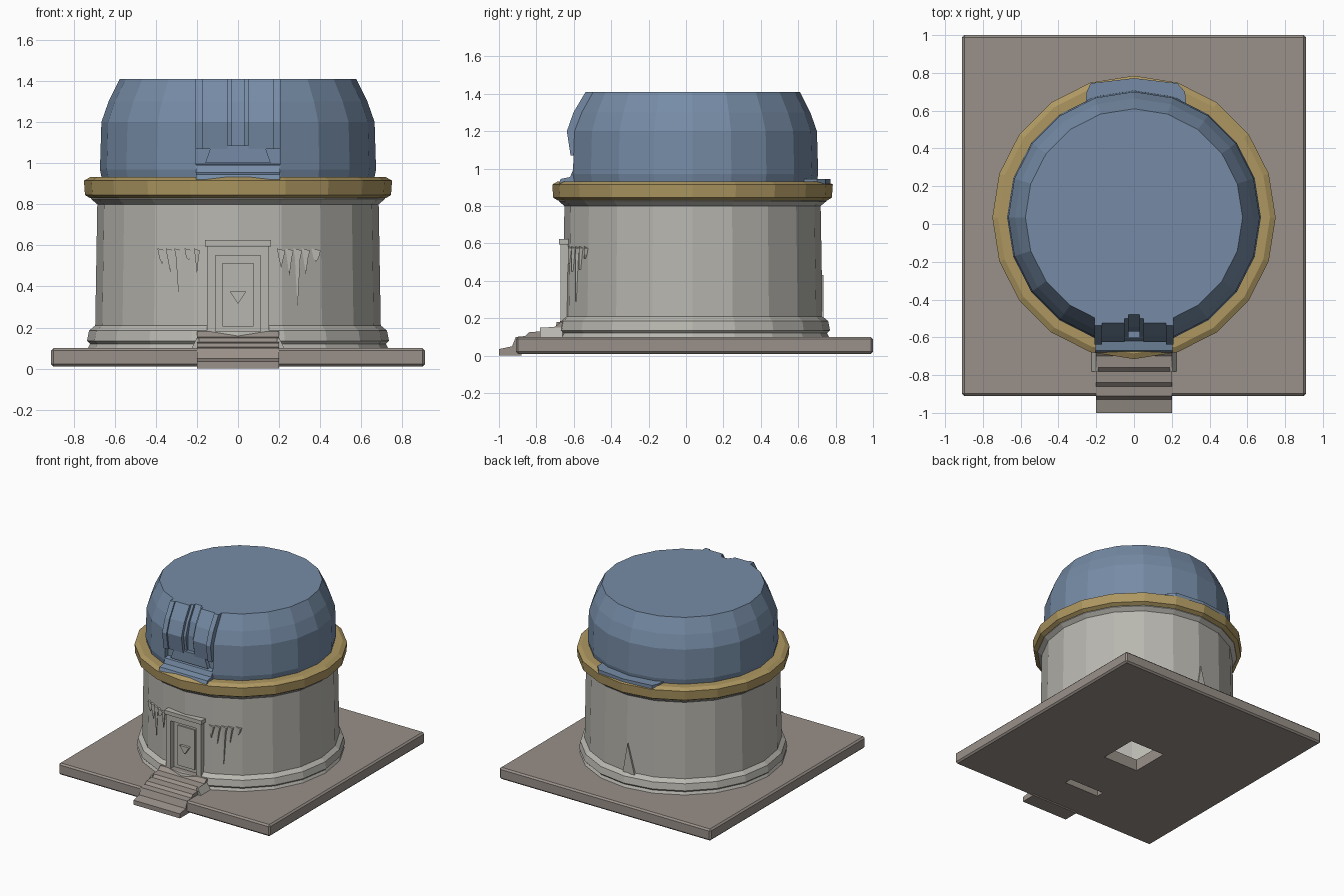
import bpy, bmesh
from math import sin, cos, pi

if "Cube" in bpy.data.objects:
    bpy.data.objects.remove(bpy.data.objects["Cube"])

CY, SIDES = 0.035, 20          # axis of the round tower, facets


def mat(name, *rgb):
    m = bpy.data.materials.new(name)
    m.diffuse_color = (*rgb, 1)
    m.use_nodes = True
    m.node_tree.nodes["Principled BSDF"].inputs["Base Color"].default_value = m.diffuse_color
    return m


STONE = mat("pale_stone", 0.48, 0.47, 0.43)
PAVING = mat("paving", 0.32, 0.28, 0.25)
BLUE = mat("blue_metal", 0.18, 0.26, 0.38)
GOLD = mat("gold_trim", 0.42, 0.31, 0.12)


def finish(name, bm, material):
    bmesh.ops.recalc_face_normals(bm, faces=bm.faces)
    me = bpy.data.meshes.new(name)
    bm.to_mesh(me)
    bm.free()
    ob = bpy.data.objects.new(name, me)
    bpy.context.collection.objects.link(ob)
    if material:
        me.materials.append(material)
    return ob


def lathe(name, profile, material, ring=False):
    """Spin (radius, z) points; ring closes the section, otherwise ends are capped."""
    bm = bmesh.new()
    loops = [[bm.verts.new((r * cos(2 * pi * i / SIDES), CY + r * sin(2 * pi * i / SIDES), z))
              for i in range(SIDES)] for r, z in profile]
    pairs = list(zip(loops, loops[1:]))
    if ring:
        pairs.append((loops[-1], loops[0]))
    else:
        bm.faces.new(loops[0])
        bm.faces.new(loops[-1])
    for a, b in pairs:
        for i in range(SIDES):
            j = (i + 1) % SIDES
            bm.faces.new((a[i], a[j], b[j], b[i]))
    return finish(name, bm, material)


def prism(name, pts, lo, hi, axis, material=None):
    """Extrude a 2D outline from lo to hi along X, Y or Z."""
    place = {"X": lambda p, t: (t, p[0], p[1]),
             "Y": lambda p, t: (p[0], t, p[1]),
             "Z": lambda p, t: (p[0], p[1], t)}[axis]
    bm = bmesh.new()
    a = [bm.verts.new(place(p, lo)) for p in pts]
    b = [bm.verts.new(place(p, hi)) for p in pts]
    bm.faces.new(a)
    bm.faces.new(b)
    for i in range(len(pts)):
        j = (i + 1) % len(pts)
        bm.faces.new((a[i], a[j], b[j], b[i]))
    return finish(name, bm, material)


def box(name, x0, x1, y0, y1, z0, z1, material=None):
    return prism(name, [(x0, y0), (x1, y0), (x1, y1), (x0, y1)], z0, z1, "Z", material)


def apply_mod(ob, mod):
    bpy.context.view_layer.objects.active = ob
    bpy.ops.object.modifier_apply(modifier=mod.name)


def cut(ob, cutter):
    mod = ob.modifiers.new("cut", "BOOLEAN")
    mod.operation, mod.solver, mod.object = "DIFFERENCE", "EXACT", cutter
    apply_mod(ob, mod)
    bpy.data.objects.remove(cutter)


# Paving slab with openings underneath
slab = box("slab", -0.91, 0.91, -0.91, 1.0, 0.01, 0.1, PAVING)
bev = slab.modifiers.new("bevel", "BEVEL")
bev.width, bev.segments = 0.012, 1
apply_mod(slab, bev)
cut(slab, box("cutter", -0.15, 0.15, -0.15, 0.15, -0.1, 0.3))
cut(slab, box("cutter", -0.17, 0.13, -0.61, -0.55, -0.1, 0.08))

# Entrance steps
prism("steps", [(-1, 0), (-1, 0.035), (-0.93, 0.05), (-0.91, 0.1), (-0.86, 0.105),
                (-0.84, 0.125), (-0.78, 0.13), (-0.76, 0.15), (-0.7, 0.155),
                (-0.67, 0.18), (-0.62, 0.18), (-0.62, 0.09), (-0.88, 0.09), (-0.88, 0)],
      -0.2, 0.2, "X", PAVING)
for s in (-1, 1):   # sloping cheeks beside the top steps
    prism("step_cheek", [(s * 0.19, 0.09), (s * 0.23, 0.09), (s * 0.2, 0.15), (s * 0.19, 0.15)],
          -0.78, -0.66, "Y", STONE)

# Tower drum: plinth, wall and cornice, hollow inside
drum = lathe("drum", [(0.735, 0.09), (0.72, 0.12), (0.735, 0.135), (0.725, 0.185),
                      (0.695, 0.21), (0.685, 0.8), (0.715, 0.825), (0.715, 0.84),
                      (0.55, 0.84), (0.55, 0.09)], STONE, ring=True)
cut(drum, box("cutter", -0.11, 0.11, -0.9, -0.6, 0.18, 0.55))

# Door, frame and handle
box("door", -0.11, 0.11, -0.63, -0.59, 0.18, 0.55, STONE)
box("door_panel", -0.075, 0.075, -0.64, -0.61, 0.205, 0.515, STONE)
for s in (-1, 1):
    x0, x1 = sorted((s * 0.11, s * 0.15))
    box("door_jamb", x0, x1, -0.67, -0.6, 0.17, 0.58, STONE)
box("door_lintel", -0.15, 0.15, -0.67, -0.6, 0.55, 0.6, STONE)
box("door_cap", -0.16, 0.16, -0.68, -0.6, 0.595, 0.625, STONE)
prism("door_handle", [(-0.04, 0.375), (0.04, 0.375), (0, 0.315)], -0.66, -0.63, "Y", STONE)


def wall_y(x):
    """Front surface of the faceted wall at x."""
    ring = [(0.688 * sin(k * pi / 10), CY - 0.688 * cos(k * pi / 10)) for k in range(4)]
    for (xa, ya), (xb, yb) in zip(ring, ring[1:]):
        if abs(x) <= xb:
            return ya + (yb - ya) * (abs(x) - xa) / (xb - xa)
    return ring[-1][1]


# Hanging drips beside the door: x, half width, bottom
drips = [(-0.37, 0.022, 0.51), (-0.33, 0.022, 0.47), (-0.29, 0.02, 0.36), (-0.24, 0.02, 0.53),
         (-0.2, 0.014, 0.46), (0.21, 0.02, 0.49), (0.25, 0.02, 0.45), (0.29, 0.022, 0.29),
         (0.33, 0.02, 0.46), (0.38, 0.022, 0.52)]
for x, w, z in drips:
    y = wall_y(x)
    prism("drip", [(x - w, 0.585), (x + w, 0.575), (x + w * 0.6, 0.54), (x, z),
                   (x - w * 0.6, 0.54)], y - 0.012, y + 0.03, "Y", STONE)

# Chipped spike on the back wall
prism("back_spike", [(-0.07, 0.2), (0.03, 0.2), (-0.01, 0.43)], 0.65, 0.735, "Y", STONE)

# Gold ring
lathe("gold_ring", [(0.62, 0.83), (0.72, 0.83), (0.745, 0.845), (0.75, 0.915),
                    (0.72, 0.932), (0.62, 0.932)], GOLD, ring=True)

# Flat-topped dome with the slit cut in the front
dome = lathe("dome", [(0.66, 0.91), (0.672, 0.97), (0.665, 1.2), (0.63, 1.3), (0.575, 1.41)], BLUE)
cut(dome, prism("cutter", [(-0.9, 0.95), (-0.57, 0.95), (-0.57, 1.2), (-0.545, 1.3),
                           (-0.48, 1.41), (-0.45, 1.46), (-0.9, 1.46)], -0.205, 0.205, "X"))

# Slit shutters and the sill below them
for s in (-1, 1):
    for name, a, b, out in (("shutter", 0.05, 0.17, 0.0), ("shutter_edge", 0.17, 0.208, 0.012),
                            ("shutter_lip", 0.03, 0.05, -0.025)):
        x0, x1 = sorted((s * a, s * b))
        prism(name, [(-0.45, 1.07), (-0.605 - out, 1.07), (-0.625 - out, 1.2),
                     (-0.59 - out, 1.3), (-0.525 - out, 1.41), (-0.45, 1.41)], x0, x1, "X", BLUE)
prism("slit_block", [(-0.16, 1.0), (0.16, 1.0), (0.13, 1.085), (-0.13, 1.085)],
      -0.6, -0.5, "Y", BLUE)
prism("sill", [(-0.5, 0.9), (-0.68, 0.92), (-0.67, 0.945), (-0.62, 0.955), (-0.605, 0.99),
               (-0.5, 1.01)], -0.205, 0.205, "X", BLUE)

# Blue apron lapping over the ring at the back
prism("back_apron", [(-0.26, 0.6), (-0.25, 0.7), (-0.23, 0.745), (0, 0.772), (0.23, 0.745),
                     (0.27, 0.7), (0.28, 0.6)], 0.9, 0.945, "Z", BLUE)
